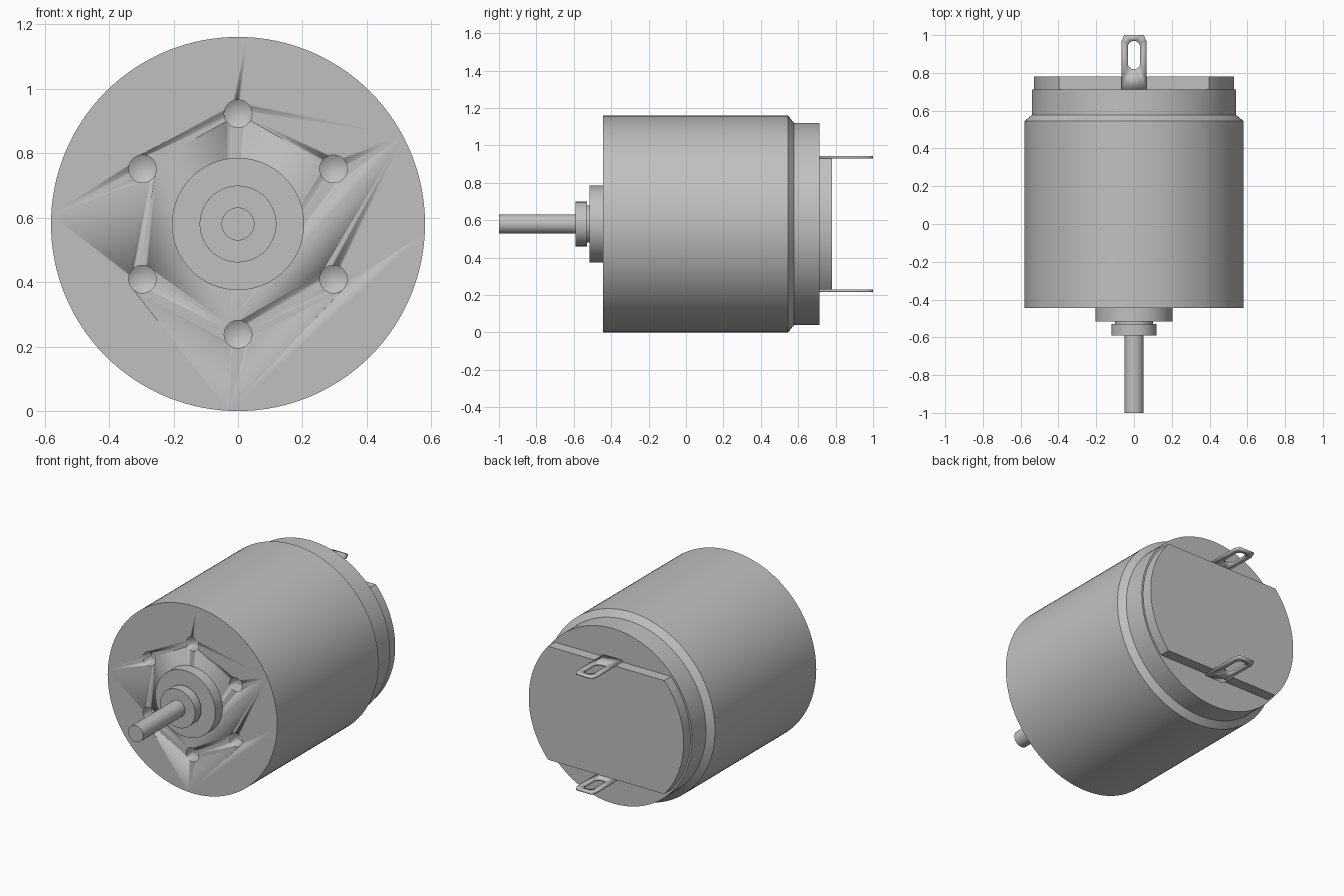
import bpy, bmesh, math
from mathutils import Vector

cube = bpy.data.objects.get("Cube")
if cube:
    bpy.data.objects.remove(cube, do_unlink=True)

ZC = 0.58  # height of the motor axis

metal = bpy.data.materials.new("grey metal")
metal.use_nodes = True
GREY = (0.53, 0.53, 0.53, 1)
metal.diffuse_color = GREY
metal.node_tree.nodes["Principled BSDF"].inputs["Base Color"].default_value = GREY


def finish(name, bm):
    """Turn a bmesh into a linked, smooth-by-angle object."""
    bmesh.ops.recalc_face_normals(bm, faces=bm.faces)
    mesh = bpy.data.meshes.new(name)
    bm.to_mesh(mesh)
    bm.free()
    mesh.materials.append(metal)
    ob = bpy.data.objects.new(name, mesh)
    bpy.context.collection.objects.link(ob)
    bpy.ops.object.select_all(action='DESELECT')
    ob.select_set(True)
    bpy.context.view_layer.objects.active = ob
    bpy.ops.object.shade_smooth_by_angle(angle=math.radians(25))
    return ob


def lathe(bm, profile, cx=0, cz=ZC, seg=128):
    """Revolve (y, radius) points about a y-parallel axis; radius 0 makes a tip."""
    rings = []
    for y, r in profile:
        if r == 0:
            rings.append([bm.verts.new((cx, y, cz))] * seg)
        else:
            rings.append([bm.verts.new((cx + r * math.cos(2 * math.pi * i / seg), y,
                                        cz + r * math.sin(2 * math.pi * i / seg)))
                          for i in range(seg)])
    for a, b in zip(rings, rings[1:]):
        for i in range(seg):
            j = (i + 1) % seg
            bm.faces.new(list(dict.fromkeys((a[i], a[j], b[j], b[i]))))
    for ring, (y, r) in ((rings[0], profile[0]), (rings[-1], profile[-1])):
        if r:
            bm.faces.new(ring)


def turned(name, profile, seg=128):
    bm = bmesh.new()
    lathe(bm, profile, seg=seg)
    return finish(name, bm)


# Can with chamfered step to the narrower rear rim
can = turned("motor_can", [(-0.445, 0.58), (0.545, 0.58), (0.577, 0.541), (0.713, 0.541)])

# Six blind mounting holes with conical bottoms
bm = bmesh.new()
for k in range(6):
    a = math.radians(30 + 60 * k)
    lathe(bm, [(-0.50, 0.043), (-0.365, 0.043), (-0.34, 0)],
          0.342 * math.cos(a), ZC + 0.342 * math.sin(a), 32)
cutter = finish("hole_cutter", bm)
cutter.hide_render = True
cutter.hide_set(True)
cutter.display_type = 'WIRE'
cut = can.modifiers.new("mounting_holes", 'BOOLEAN')
cut.operation = 'DIFFERENCE'
cut.solver = 'EXACT'
cut.object = cutter

# Front bearing boss, neck, collar and shaft
turned("bearing_boss", [(-0.515, 0.205), (-0.445, 0.205)], 96)
turned("collar_neck", [(-0.53, 0.10), (-0.515, 0.10)], 64)
turned("shaft_collar", [(-0.59, 0.119), (-0.53, 0.119)], 64)
turned("shaft", [(-1.0, 0.051), (-0.59, 0.051)], 48)

# Rear end plate: a disc with flats at the top and bottom
bm = bmesh.new()
R, FLAT = 0.53, 0.351
half = math.asin(FLAT / R)
arc = [-half + 2 * half * i / 40 for i in range(41)]
outline = [(R * math.cos(a + s), R * math.sin(a + s)) for s in (0, math.pi) for a in arc]
base = bm.faces.new([bm.verts.new((x, 0.713, ZC + z)) for x, z in outline])
grown = bmesh.ops.extrude_face_region(bm, geom=[base], use_keep_orig=True)
bmesh.ops.translate(bm, vec=Vector((0, 0.067, 0)),
                    verts=[v for v in grown["geom"] if isinstance(v, bmesh.types.BMVert)])
finish("end_plate", bm)


def terminal(name, z):
    """Flat solder tab with clipped corners and a rounded slot."""
    bm = bmesh.new()
    tab = [(-0.066, 0.713), (0.066, 0.713), (0.066, 0.965), (0.052, 1.0),
           (-0.052, 1.0), (-0.066, 0.965)]
    slot = []
    for cy, start in ((0.936, 0), (0.852, math.pi)):
        slot += [(0.033 * math.cos(start + math.pi * i / 12),
                  cy + 0.033 * math.sin(start + math.pi * i / 12)) for i in range(13)]
    edges = []
    for loop in (tab, slot):
        vs = [bm.verts.new((x, y, z)) for x, y in loop]
        edges += [bm.edges.new((vs[i - 1], vs[i])) for i in range(len(vs))]
    bmesh.ops.triangle_fill(bm, use_beauty=True, edges=edges)
    ob = finish(name, bm)
    solid = ob.modifiers.new("thickness", 'SOLIDIFY')
    solid.thickness = 0.012
    solid.offset = 0


terminal("upper_terminal", ZC + 0.357)
terminal("lower_terminal", ZC - 0.357)
